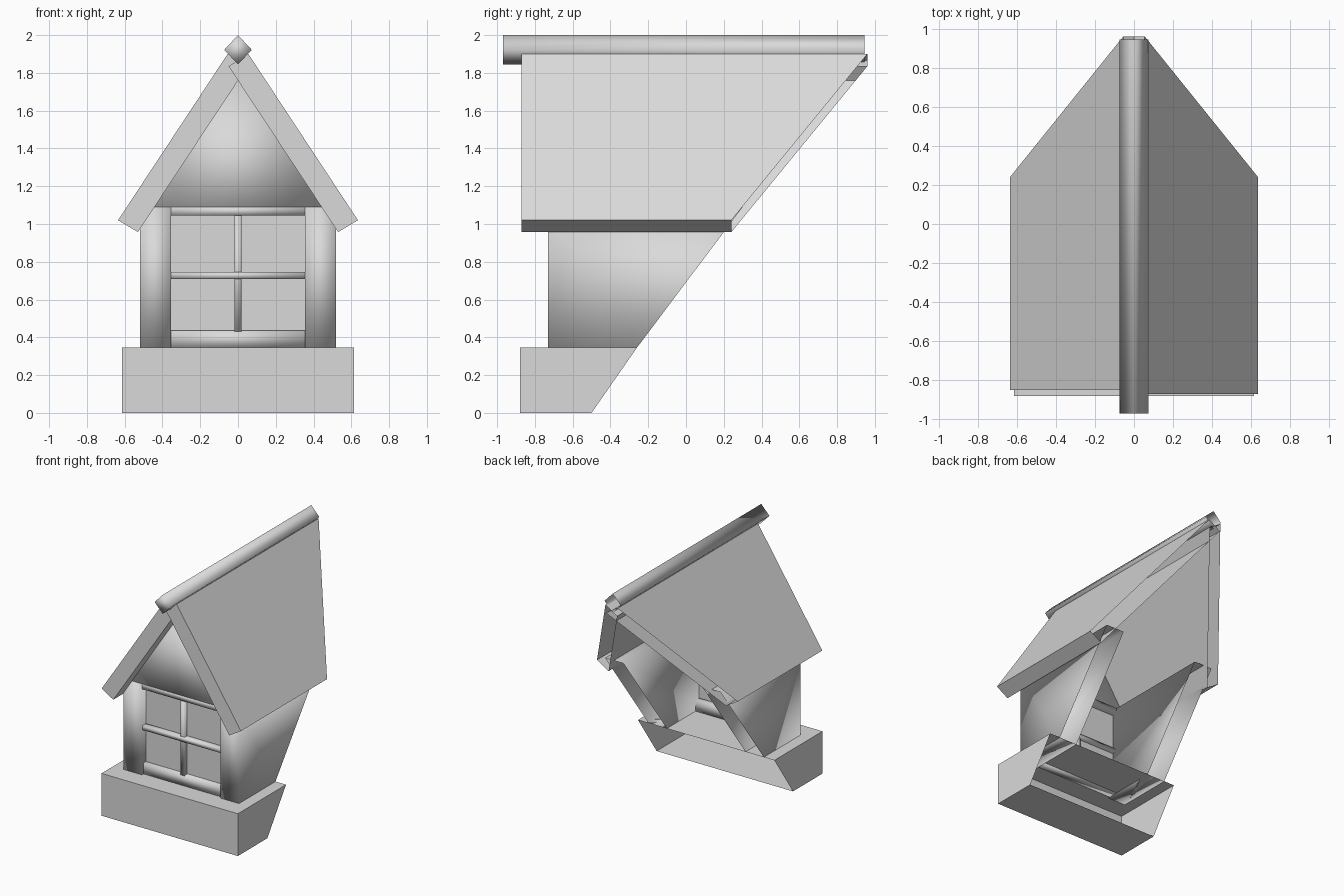
import bpy
import bmesh

cube = bpy.data.objects.get("Cube")
if cube:
    bpy.data.objects.remove(cube, do_unlink=True)

grey = bpy.data.materials.new("light_grey")
grey.use_nodes = True
COLOUR = (0.7, 0.7, 0.7, 1)
grey.diffuse_color = COLOUR
grey.node_tree.nodes["Principled BSDF"].inputs["Base Color"].default_value = COLOUR


def prism(name, outline, front, back, smooth=False, open_back=False):
    """Extrude an x-z outline from y = front to a y (one value or one per corner)."""
    if not isinstance(back, (list, tuple)):
        back = [back] * len(outline)
    bm = bmesh.new()
    near = [bm.verts.new((x, front, z)) for x, z in outline]
    far = [bm.verts.new((x, y, z)) for (x, z), y in zip(outline, back)]
    bm.faces.new(near)
    if not open_back:
        bm.faces.new(far[::-1])
    n = len(outline)
    for i in range(n):
        j = (i + 1) % n
        bm.faces.new((near[j], near[i], far[i], far[j]))
    bmesh.ops.recalc_face_normals(bm, faces=bm.faces[:])
    for f in bm.faces:
        f.smooth = smooth
    mesh = bpy.data.meshes.new(name)
    bm.to_mesh(mesh)
    bm.free()
    mesh.materials.append(grey)
    obj = bpy.data.objects.new(name, mesh)
    bpy.context.collection.objects.link(obj)
    return obj


def rect(x0, x1, z0, z1):
    return [(x0, z0), (x1, z0), (x1, z1), (x0, z1)]


# Base plinth, open where it meets the sloping main roof
prism("base", rect(-0.615, 0.615, 0, 0.345), -0.88,
      [-0.5, -0.5, -0.26, -0.26], open_back=True)

for side, s, roof_front in (("left", 1, -0.87), ("right", -1, -0.85)):
    # Side walls, cut along the main roof slope
    wall = [(s * x, z) for x, z in rect(0.355, 0.52, 0.345, 1.09)]
    prism(side + "_wall", wall, -0.73, [-0.26, -0.26, 0.3, 0.3],
          smooth=True, open_back=True)

    # Roof slabs, crossing under the ridge
    slab = [(s * x, z) for x, z in
            ((0.635, 1.02), (0.055, 1.9), (-0.05, 1.835), (0.53, 0.957))]
    prism(side + "_roof_slab", slab, roof_front,
          [0.24, 0.96, 0.96, 0.24], open_back=True)

# Ridge beam
prism("ridge_beam", [(0, 1.845), (0.073, 1.922), (0, 2.0), (-0.073, 1.922)],
      -0.97, 0.945, smooth=True, open_back=True)

# Gable panel
prism("gable", [(-0.46, 1.09), (0.46, 1.09), (0, 1.785)], -0.735, -0.66, smooth=True)

# Window: pane, frame and glazing bars
prism("window_pane", rect(-0.36, 0.36, 0.36, 1.08), -0.68, -0.675)
prism("window_sill", rect(-0.355, 0.355, 0.343, 0.435), -0.71, -0.63, smooth=True)
prism("window_lintel", rect(-0.355, 0.355, 1.045, 1.092), -0.73, -0.63, smooth=True)
prism("horizontal_bar", rect(-0.355, 0.355, 0.71, 0.745), -0.725, -0.65, smooth=True)
prism("vertical_bar", rect(-0.018, 0.018, 0.43, 1.05), -0.715, -0.655, smooth=True)
